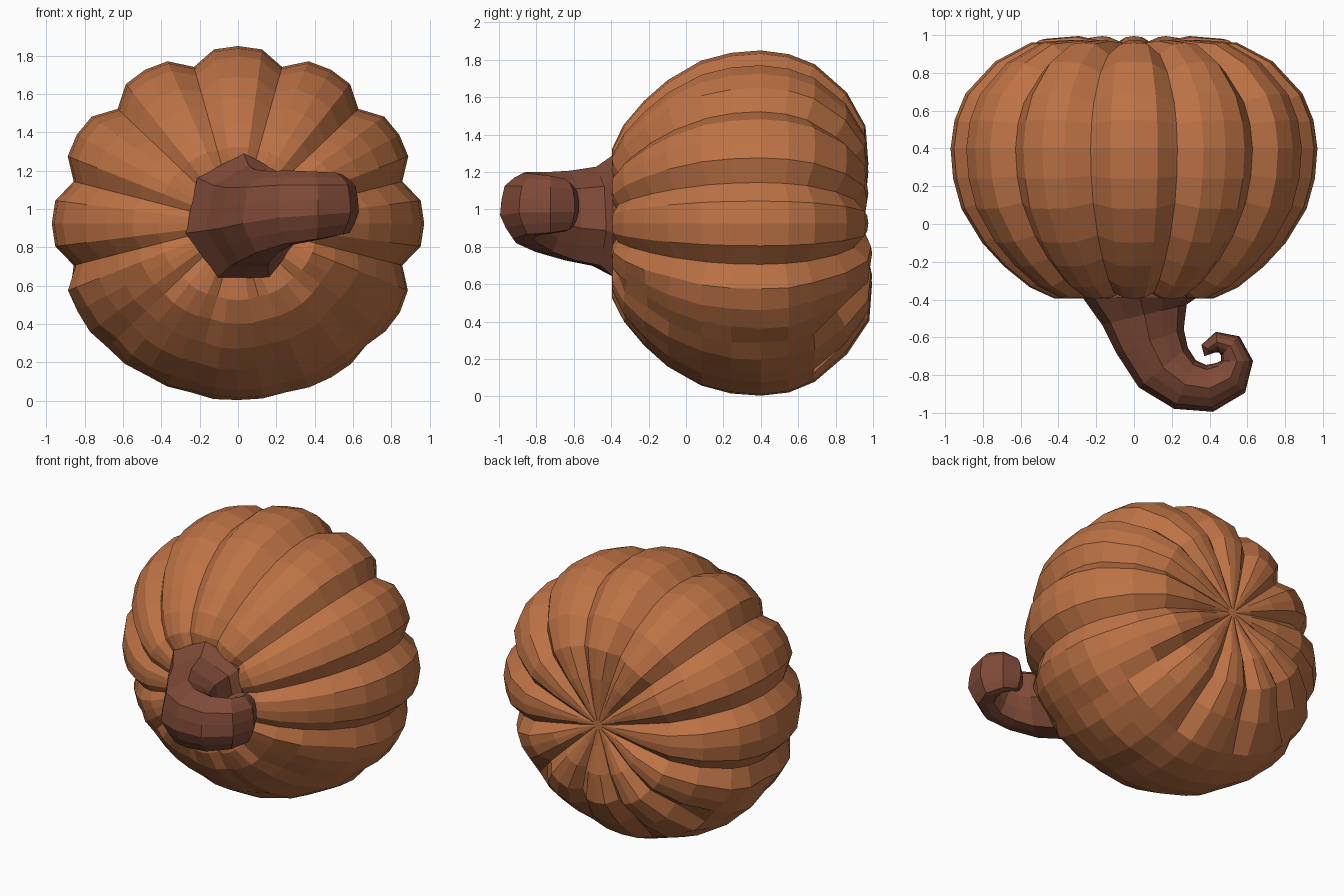
import bpy, bmesh, math, random
from mathutils import Vector

if "Cube" in bpy.data.objects:
    bpy.data.objects.remove(bpy.data.objects["Cube"])

random.seed(4)


def material(name, col):
    m = bpy.data.materials.new(name)
    m.diffuse_color = (*col, 1)
    m.use_nodes = True
    m.node_tree.nodes["Principled BSDF"].inputs["Base Color"].default_value = m.diffuse_color
    return m


def loft(name, rings, mat):
    """Skin a list of closed rings and close both ends with fans."""
    bm = bmesh.new()
    rows = [[bm.verts.new(p) for p in ring] for ring in rings]
    n = len(rows[0])
    for a, b in zip(rows, rows[1:]):
        for i in range(n):
            j = (i + 1) % n
            bm.faces.new((a[i], a[j], b[j], b[i]))
    for row in (rows[0], rows[-1]):
        mid = sum((v.co for v in row), Vector()) / n
        c = bm.verts.new(mid)
        for i in range(n):
            bm.faces.new((row[i], row[(i + 1) % n], c))
    bmesh.ops.recalc_face_normals(bm, faces=bm.faces)
    me = bpy.data.meshes.new(name)
    bm.to_mesh(me)
    bm.free()
    me.materials.append(mat)
    ob = bpy.data.objects.new(name, me)
    bpy.context.collection.objects.link(ob)
    return ob


orange = material("burnt orange rind", (0.51, 0.17, 0.06))
brown = material("brown stem", (0.215, 0.07, 0.04))

# Ribbed body: profile (radius, y, crease depth) spun around the y axis
CZ = 0.925
PROFILE = [(0.12, -0.34, 0.0), (0.25, -0.395, 0.02), (0.40, -0.395, 0.035),
           (0.525, -0.335, 0.05), (0.655, -0.225, 0.06), (0.765, -0.10, 0.07),
           (0.87, 0.08, 0.08), (0.912, 0.24, 0.08), (0.925, 0.40, 0.08),
           (0.905, 0.55, 0.08), (0.85, 0.69, 0.08), (0.70, 0.86, 0.075),
           (0.52, 0.96, 0.065), (0.32, 0.975, 0.05), (0.14, 0.96, 0.015),
           (0.03, 0.95, 0.0)]
RIBS, SEG = 12, 4
DEPTH = (1.0, 0.12, 0.0, 0.12)

rings = []
for k, (r, y, d) in enumerate(PROFILE):
    a = PROFILE[max(k - 1, 0)]
    b = PROFILE[min(k + 1, len(PROFILE) - 1)]
    tr, ty = b[0] - a[0], b[1] - a[1]
    ln = math.hypot(tr, ty)
    nr, ny = ty / ln, -tr / ln          # outward normal of the profile
    ring = []
    for i in range(RIBS * SEG):
        ang = 2 * math.pi * (i / SEG - 0.5) / RIBS
        depth = d * DEPTH[i % SEG]
        low = CZ + r * math.sin(ang) < 0.68
        if low and r > 0.5 and y < 0.8:   # crumpled, flattened underside
            side = abs(math.cos(ang))
            depth = depth * 0.15 + random.uniform(-0.005, 0.028) * (0.15 + 0.85 * side)
        rr, yy = r - depth * nr, y - depth * ny
        if math.sin(ang) < -0.3 and y > 0.9 and r > 0.3:
            yy += 0.02
        ring.append((rr * math.cos(ang) * 1.05, yy,
                     max(0.0, CZ + rr * math.sin(ang))))
    rings.append(ring)
loft("pumpkin_body", rings, orange)

# Curled stem: (x, y, z, half width, half height, ridge strength)
PATH = [(0.03, -0.30, 0.95, 0.30, 0.32, 0.05), (0.03, -0.39, 0.95, 0.295, 0.325, 0.05),
        (0.055, -0.48, 0.95, 0.225, 0.265, 0.05), (0.085, -0.62, 0.955, 0.185, 0.24, 0.05),
        (0.155, -0.76, 0.975, 0.165, 0.215, 0.04), (0.27, -0.85, 1.0, 0.14, 0.195, 0.03),
        (0.40, -0.87, 1.01, 0.125, 0.18, 0.03), (0.51, -0.815, 1.02, 0.11, 0.165, 0.03),
        (0.545, -0.725, 1.02, 0.085, 0.155, 0.03), (0.51, -0.645, 1.02, 0.07, 0.14, 0.02),
        (0.44, -0.625, 1.02, 0.055, 0.12, 0.02), (0.39, -0.66, 1.02, 0.04, 0.09, 0.0),
        (0.40, -0.69, 1.02, 0.03, 0.06, 0.0)]
N = 14
rings = []
for k, (x, y, z, w, h, ridge) in enumerate(PATH):
    a, b = PATH[max(k - 1, 0)], PATH[min(k + 1, len(PATH) - 1)]
    t = Vector((b[0] - a[0], b[1] - a[1], 0)).normalized()
    if k < 2:
        t = Vector((0, -1, 0))
    side = Vector((t.y, -t.x, 0))
    ring = []
    for i in range(N):
        ang = 2 * math.pi * (i + 0.5) / N
        f = 1 + (ridge if i % 2 else -ridge)
        p = Vector((x, y, z)) + side * (w * f * math.cos(ang))
        p.z += h * f * math.sin(ang)
        ring.append(p)
    rings.append(ring)
loft("curled_stem", rings, brown)
